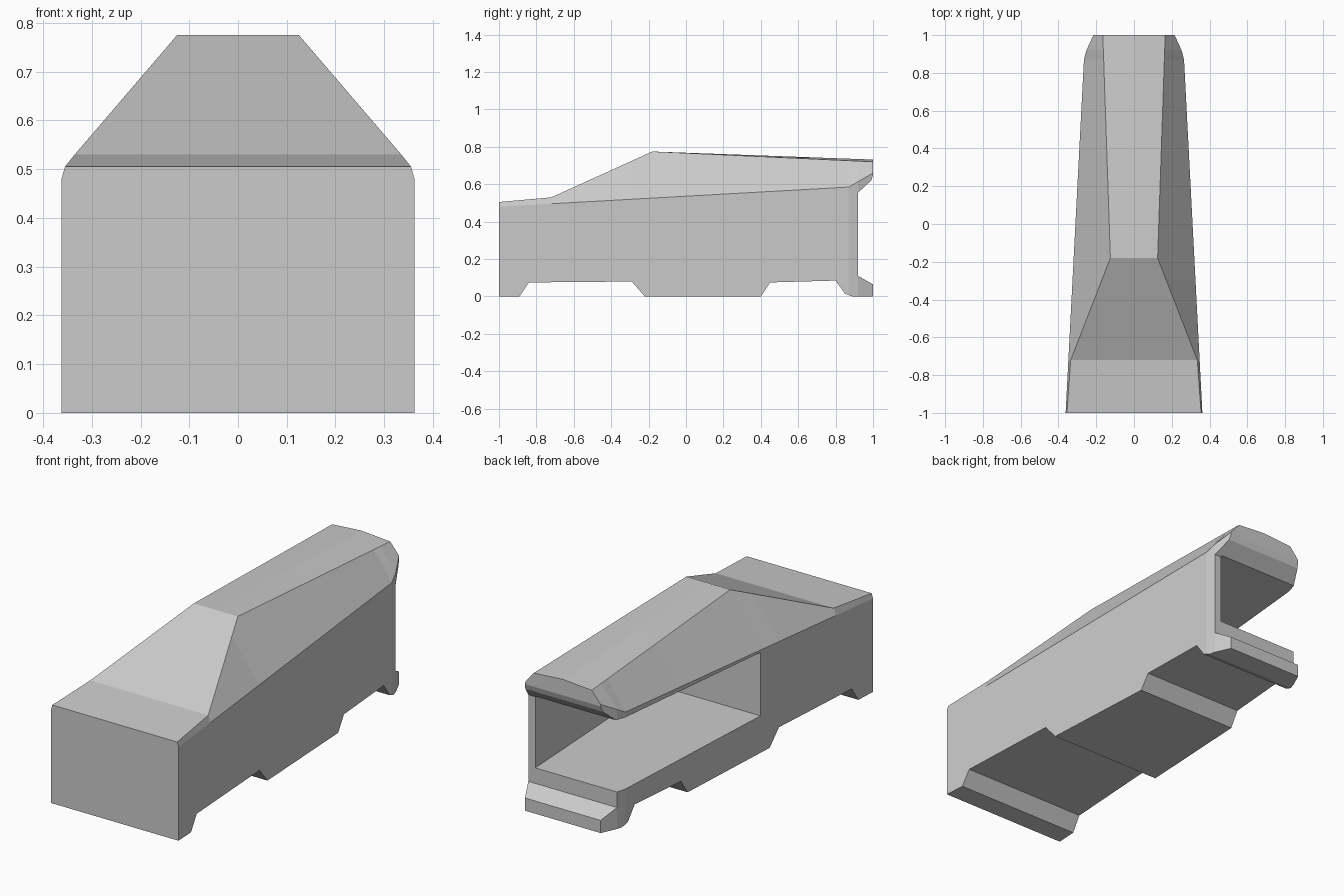
import bpy
import bmesh

cube = bpy.data.objects.get("Cube")
if cube:
    bpy.data.objects.remove(cube, do_unlink=True)

grey = bpy.data.materials.new("plain grey")
grey.use_nodes = True
colour = (0.6, 0.6, 0.6, 1)
grey.diffuse_color = colour
grey.node_tree.nodes["Principled BSDF"].inputs["Base Color"].default_value = colour


def along(keys, y):
    """Read a piecewise straight line of (y, value) points."""
    for (a, p), (b, q) in zip(keys, keys[1:]):
        if y <= b:
            return p + (q - p) * (y - a) / (b - a)
    return keys[-1][1]


def loft(name, rings):
    """Skin a row of equal rings and cap both ends."""
    bm = bmesh.new()
    rows = [[bm.verts.new(p) for p in ring] for ring in rings]
    n = len(rows[0])
    for a, b in zip(rows, rows[1:]):
        for i in range(n):
            j = (i + 1) % n
            bm.faces.new((a[i], a[j], b[j], b[i]))
    bm.faces.new(rows[0])
    bm.faces.new(rows[-1])
    bmesh.ops.recalc_face_normals(bm, faces=bm.faces)
    mesh = bpy.data.meshes.new(name)
    bm.to_mesh(mesh)
    bm.free()
    mesh.materials.append(grey)
    obj = bpy.data.objects.new(name, mesh)
    bpy.context.collection.objects.link(obj)
    return obj


def cut(target, cutter):
    """Subtract the cutter, then discard it."""
    cutter.hide_render = True
    mod = target.modifiers.new("cut", 'BOOLEAN')
    mod.operation = 'DIFFERENCE'
    mod.solver = 'EXACT'
    mod.object = cutter
    bpy.context.view_layer.objects.active = target
    bpy.ops.object.modifier_apply(modifier=mod.name)
    bpy.data.objects.remove(cutter, do_unlink=True)


# Body lines along the length
width = [(-1, 0.362), (0.87, 0.265), (0.92, 0.252), (1, 0.215)]
crease = [(-1, 0.48), (0.87, 0.585), (1, 0.66)]
roof_width = [(-1, 0.355), (-0.72, 0.335), (-0.18, 0.125), (1, 0.165)]
roof = [(-1, 0.505), (-0.72, 0.53), (-0.18, 0.775), (1, 0.72)]
crown = [(-1, 0), (-0.18, 0), (1, 0.012)]
underside = [(-1, 0), (-0.89, 0), (-0.84, 0.075), (-0.29, 0.08), (-0.22, 0),
             (0.40, 0), (0.45, 0.075), (0.80, 0.085), (0.85, 0.015),
             (0.89, 0), (1, 0)]


def section(y):
    w, c, rw, r, k, u = (along(line, y) for line in
                         (width, crease, roof_width, roof, crown, underside))
    return [(-w, y, u), (w, y, u), (w, y, c), (rw, y, r),
            (0, y, r + k), (-rw, y, r), (-w, y, c)]


stations = sorted({y for line in (width, roof, underside) for y, _ in line})
body = loft("van_body", [section(y) for y in stations])

# Load bay, open at the rear and on the right side
bay = []
for y, top in ((-0.15, 0.515), (1.1, 0.568)):
    inner = 0.362 - 0.052 * (y + 1) - 0.05
    bay.append([(-0.6, y, 0.19), (inner, y, 0.19),
                (inner, y, top), (-0.6, y, top)])
cut(body, loft("bay_cutter", bay))

# Recessed rear between the bumper and the roof lip
recess = [(1.1, 0.065), (1, 0.065), (0.92, 0.11), (0.92, 0.555),
          (0.99, 0.62), (1, 0.65), (1.1, 0.65)]
cut(body, loft("recess_cutter",
               [[(x, y, z) for y, z in recess] for x in (-0.6, 0.6)]))

# Plain flat finish
body.data.materials.clear()
body.data.materials.append(grey)
for face in body.data.polygons:
    face.material_index = 0
    face.use_smooth = False
